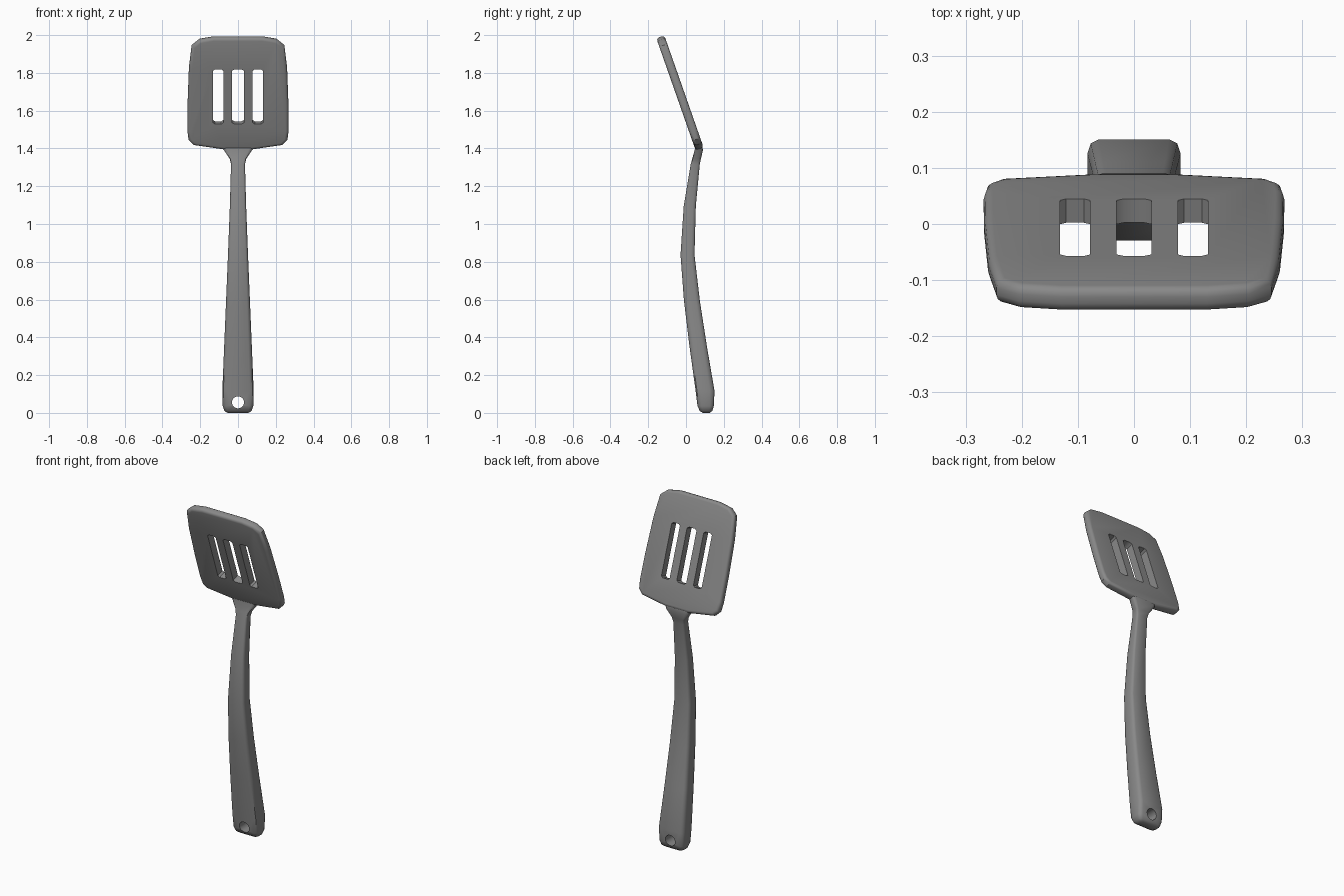
import bpy, bmesh, math
from mathutils import Matrix

cube = bpy.data.objects.get("Cube")
if cube:
    bpy.data.objects.remove(cube, do_unlink=True)

grey = bpy.data.materials.new("grey_nylon")
grey.use_nodes = True
grey.diffuse_color = (0.25, 0.25, 0.25, 1)
grey.node_tree.nodes["Principled BSDF"].inputs["Base Color"].default_value = grey.diffuse_color


def loft(name, rings):
    """Skin a list of equal-length vertex rings and cap both ends."""
    bm = bmesh.new()
    loops = [[bm.verts.new(p) for p in ring] for ring in rings]
    n = len(loops[0])
    for a, b in zip(loops, loops[1:]):
        for i in range(n):
            j = (i + 1) % n
            bm.faces.new((a[i], a[j], b[j], b[i]))
    bm.faces.new(loops[0])
    bm.faces.new(loops[-1])
    bmesh.ops.recalc_face_normals(bm, faces=bm.faces)
    mesh = bpy.data.meshes.new(name)
    bm.to_mesh(mesh)
    bm.free()
    mesh.materials.append(grey)
    obj = bpy.data.objects.new(name, mesh)
    bpy.context.collection.objects.link(obj)
    return obj


def plate(name, outline, half):
    """Extrude an (x, z) outline along y."""
    return loft(name, [[(x, y, z) for x, z in outline] for y in (-half, half)])


def apply(obj, kind, **settings):
    mod = obj.modifiers.new(kind.lower(), kind)
    for key, value in settings.items():
        setattr(mod, key, value)
    bpy.context.view_layer.objects.active = obj
    bpy.ops.object.modifier_apply(modifier=mod.name)


def cut(obj, cutter):
    apply(obj, 'BOOLEAN', operation='DIFFERENCE', solver='EXACT', object=cutter)
    bpy.data.objects.remove(cutter, do_unlink=True)


def smooth(obj, degrees):
    bpy.ops.object.select_all(action='DESELECT')
    obj.select_set(True)
    bpy.context.view_layer.objects.active = obj
    bpy.ops.object.shade_smooth_by_angle(angle=math.radians(degrees))


# Slotted blade, shaped upright and then leaned forward about its lower edge
LEAN = math.radians(19.3)
PIVOT = 1.41


def along(z):
    return (z - PIVOT) / math.cos(LEAN)


half_outline = [(0.075, 1.402), (0.235, 1.425), (0.262, 1.452), (0.268, 1.50), (0.267, 1.64),
                (0.26, 1.83), (0.245, 1.95), (0.205, 1.982), (0.13, 1.995)]
right = [(x, along(z)) for x, z in half_outline]
blade = plate("blade", right + [(-x, z) for x, z in reversed(right)], 0.0225)
apply(blade, 'BEVEL', width=0.016, segments=3, limit_method='ANGLE', angle_limit=math.radians(60))
for centre, w in ((-0.105, 0.027), (0, 0.031), (0.105, 0.027)):
    lo, hi = along(1.54), along(1.83)
    side = [(w, lo + 0.008), (w, hi - 0.008), (w * 0.6, hi), (-w * 0.6, hi),
            (-w, hi - 0.008), (-w, lo + 0.008), (-w * 0.6, lo), (w * 0.6, lo)]
    cut(blade, plate("slot_cutter", [(centre + x, z) for x, z in side], 0.1))
blade.data.transform(Matrix.Translation((0, 0.069, PIVOT)) @ Matrix.Rotation(LEAN, 4, 'X'))
smooth(blade, 35)

# Handle: chamfered sections given as height, depth position, half width, half depth
stations = [(0.004, 0.107, 0.055, 0.018), (0.014, 0.106, 0.072, 0.033), (0.04, 0.104, 0.081, 0.043),
            (0.12, 0.101, 0.083, 0.050), (0.36, 0.064, 0.073, 0.046), (0.60, 0.031, 0.063, 0.042),
            (0.84, 0.008, 0.053, 0.037), (1.10, 0.020, 0.043, 0.032), (1.32, 0.049, 0.037, 0.024),
            (1.35, 0.056, 0.044, 0.023), (1.395, 0.068, 0.075, 0.022), (1.42, 0.066, 0.085, 0.018)]


def section(z, y, w, d):
    c, e = w * 0.75, d * 0.5
    quarter = [(w, e), (w * 0.93, d * 0.85), (c, d)]
    top = quarter + [(-a, b) for a, b in reversed(quarter)]
    return [(a, y + b, z) for a, b in top + [(-a, -b) for a, b in top]]


handle = loft("handle", [section(*s) for s in stations])
# Hanging hole
ring = [(0.032 * math.cos(i * math.tau / 24), 0.06 + 0.032 * math.sin(i * math.tau / 24)) for i in range(24)]
cut(handle, plate("hole_cutter", ring, 0.4))
smooth(handle, 45)

# Rest the base on the ground
for part in (blade, handle):
    part.data.transform(Matrix.Translation((0, 0, -0.004)))
